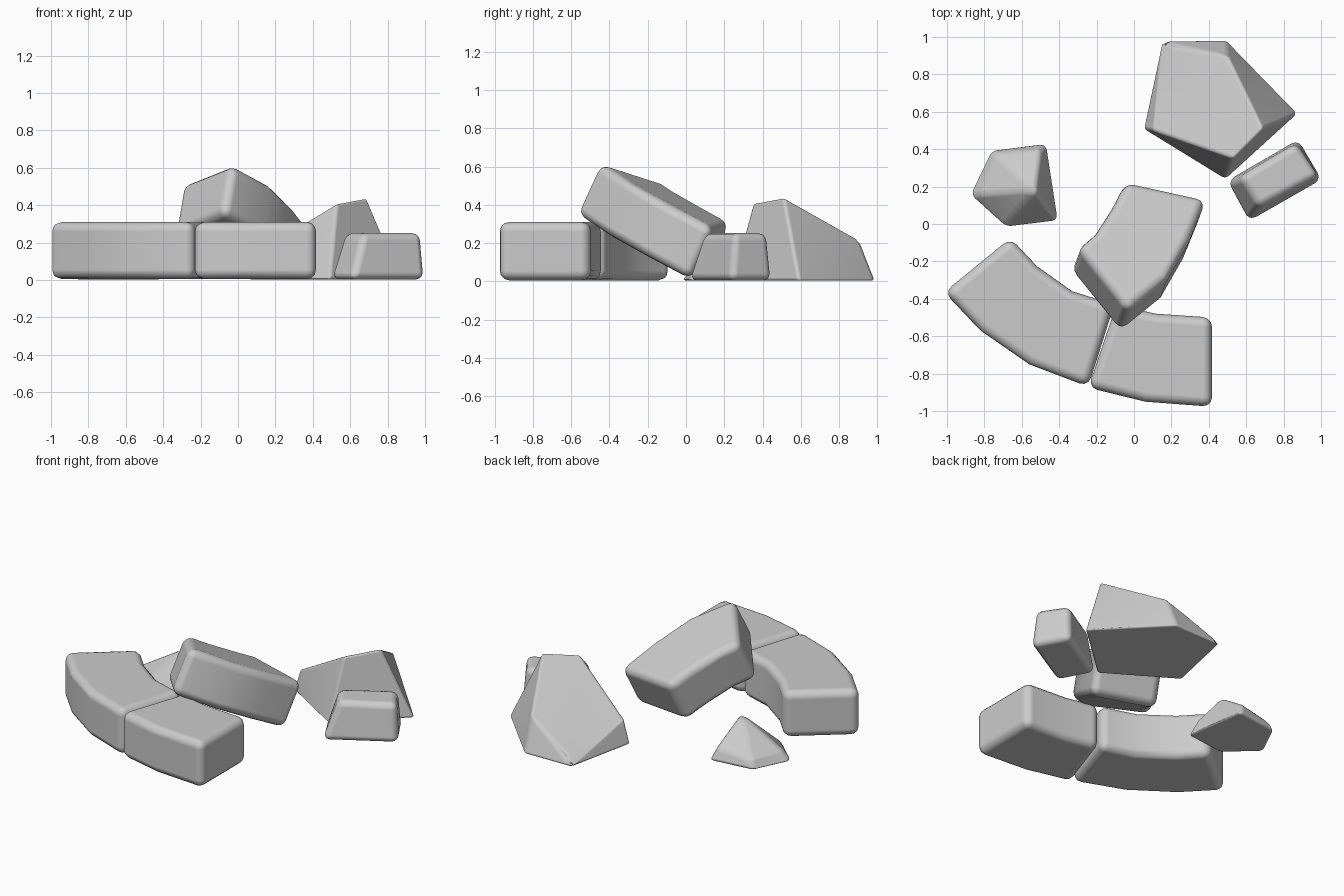
import bpy, bmesh
from mathutils import Vector

if "Cube" in bpy.data.objects:
    bpy.data.objects.remove(bpy.data.objects["Cube"])


def finish(bm, name, width, angle):
    """Turn a bmesh into a smooth object with worn, rounded edges."""
    bmesh.ops.recalc_face_normals(bm, faces=bm.faces)
    for f in bm.faces:
        f.smooth = True
    me = bpy.data.meshes.new(name)
    bm.to_mesh(me)
    bm.free()
    ob = bpy.data.objects.new(name, me)
    bpy.context.collection.objects.link(ob)
    bev = ob.modifiers.new("worn_edges", 'BEVEL')
    bev.width = width
    bev.segments = 3
    bev.limit_method = 'ANGLE'
    bev.angle_limit = angle
    bev.harden_normals = True
    return ob


def block(name, outline, top=lambda x, y: 0.31, offset=(0, 0, -0.305)):
    """Curved masonry block: top outline in plan, extruded along offset."""
    bm = bmesh.new()
    face = bm.faces.new([bm.verts.new((x, y, top(x, y))) for x, y in outline])
    ext = bmesh.ops.extrude_face_region(bm, geom=[face], use_keep_orig=True)
    moved = [g for g in ext["geom"] if isinstance(g, bmesh.types.BMVert)]
    bmesh.ops.translate(bm, verts=moved, vec=Vector(offset))
    return finish(bm, name, 0.05, 0.6)


def rock(name, base, upper, width):
    """Faceted rubble: convex hull of a flat base and a few upper corners."""
    bm = bmesh.new()
    for x, y in base:
        bm.verts.new((x, y, 0.003))
    for p in upper:
        bm.verts.new(p)
    res = bmesh.ops.convex_hull(bm, input=bm.verts)
    loose = [v for v in bm.verts if not v.link_faces]
    bmesh.ops.delete(bm, geom=loose, context='VERTS')
    bmesh.ops.dissolve_limit(bm, angle_limit=0.12, verts=bm.verts, edges=bm.edges)
    return finish(bm, name, width, 0.3)


# Two blocks lying flat, following one arc
block("left_arc_block", [(-1.015, -0.365), (-0.82, -0.57), (-0.56, -0.75), (-0.245, -0.87),
                         (-0.105, -0.43), (-0.33, -0.36), (-0.52, -0.225), (-0.66, -0.075)])
block("front_arc_block", [(-0.245, -0.875), (0.06, -0.95), (0.417, -0.977),
                          (0.417, -0.5), (0.12, -0.48), (-0.095, -0.435)])

# Fallen block leaning on the other two
block("leaning_block", [(-0.30, -0.125), (-0.03, -0.46), (0.18, -0.29), (0.30, -0.08),
                        (0.39, 0.14), (-0.04, 0.235), (-0.11, 0.10), (-0.20, -0.04)],
      lambda x, y: 0.62 - 0.17 * (x + 0.03) - 0.46 * (y + 0.45),
      (-0.046, -0.124, -0.27))

# Loose rubble
rock("large_rock",
     [(0.05, 0.51), (0.15, 0.98), (0.49, 0.985), (0.875, 0.59), (0.49, 0.24)],
     [(0.10, 0.50, 0.15), (0.20, 0.94, 0.06), (0.50, 0.90, 0.22),
      (0.69, 0.51, 0.44), (0.53, 0.35, 0.41)], 0.035)
rock("small_rock",
     [(0.49, 0.23), (0.88, 0.455), (1.005, 0.235), (0.61, 0.005)],
     [(0.565, 0.25, 0.252), (0.865, 0.43, 0.252), (0.985, 0.255, 0.252), (0.67, 0.09, 0.252)], 0.04)
rock("low_rock",
     [(-0.88, 0.15), (-0.76, 0.40), (-0.47, 0.435), (-0.405, 0.015), (-0.69, -0.02)],
     [(-0.53, 0.18, 0.24), (-0.83, 0.16, 0.06), (-0.74, 0.375, 0.06),
      (-0.50, 0.40, 0.09), (-0.44, 0.06, 0.10), (-0.69, 0.01, 0.04)], 0.025)
